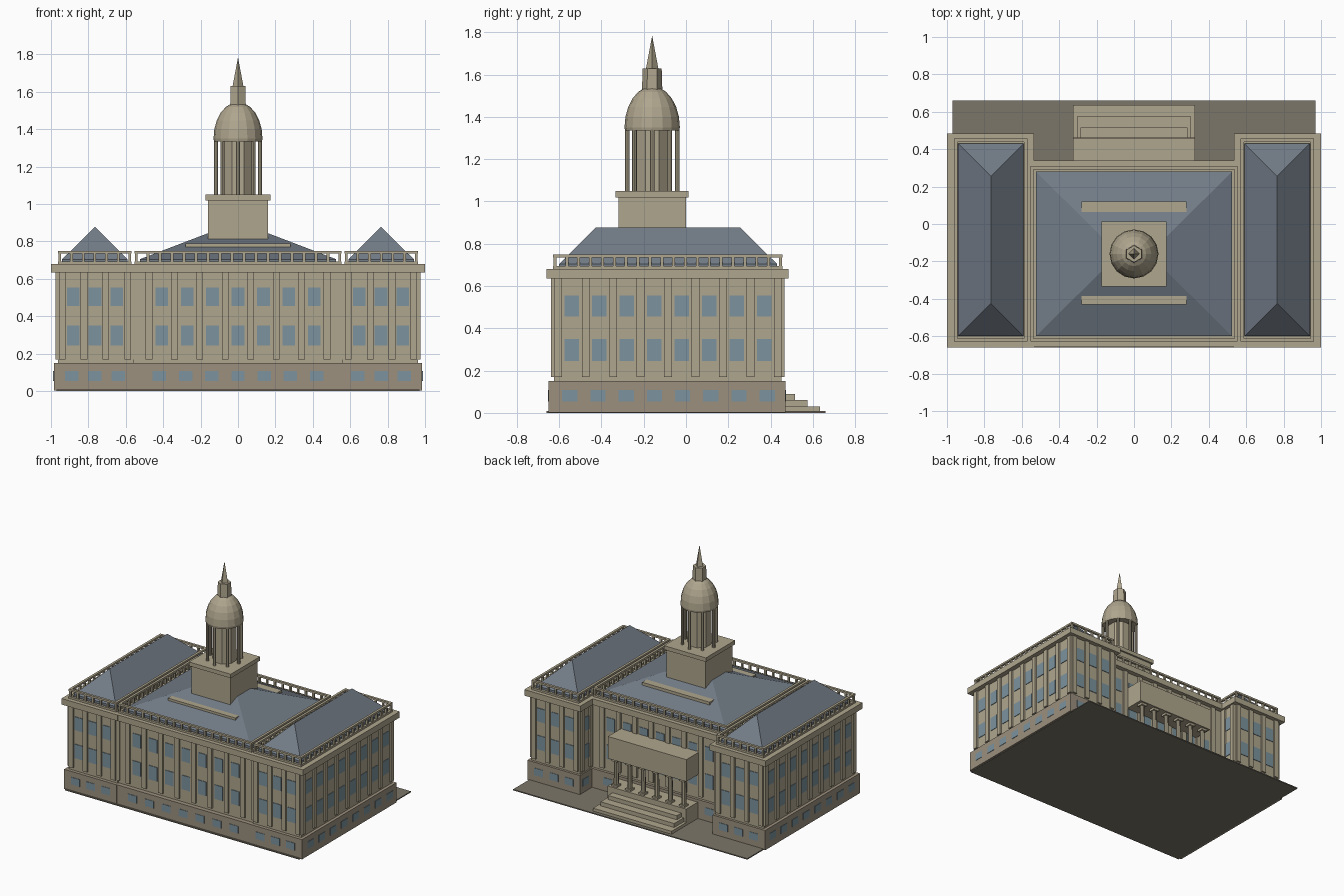
import bpy, bmesh, math
from mathutils import Matrix

if "Cube" in bpy.data.objects:
    bpy.data.objects.remove(bpy.data.objects["Cube"])


def mat(name, r, g, b):
    m = bpy.data.materials.new(name)
    m.diffuse_color = (r, g, b, 1)
    m.use_nodes = True
    m.node_tree.nodes["Principled BSDF"].inputs["Base Color"].default_value = m.diffuse_color
    return m


STONE = mat("stone", .43, .38, .27)
BASE = mat("base_stone", .33, .28, .21)
SLATE = mat("slate", .17, .20, .24)
GLASS = mat("glass", .20, .29, .34)
PAVE = mat("paving", .20, .18, .14)


def finish(name, bm, m):
    bmesh.ops.recalc_face_normals(bm, faces=bm.faces)
    me = bpy.data.meshes.new(name)
    bm.to_mesh(me)
    bm.free()
    me.materials.append(m)
    ob = bpy.data.objects.new(name, me)
    bpy.context.collection.objects.link(ob)
    return ob


def boxes(name, items, m):
    """One object from boxes given as (x0, x1, y0, y1, z0, z1)."""
    bm = bmesh.new()
    for x0, x1, y0, y1, z0, z1 in items:
        mx = (Matrix.Translation(((x0 + x1) / 2, (y0 + y1) / 2, (z0 + z1) / 2))
              @ Matrix.Diagonal((abs(x1 - x0), abs(y1 - y0), z1 - z0, 1)))
        bmesh.ops.create_cube(bm, size=1, matrix=mx)
    return finish(name, bm, m)


def mirrored(items):
    return items + [(-b[1], -b[0]) + tuple(b[2:]) for b in items]


def cones(name, items, m):
    """Prisms or cones given as (x, y, z0, z1, r0, r1, sides, turn)."""
    bm = bmesh.new()
    for x, y, z0, z1, r0, r1, n, turn in items:
        mx = Matrix.Translation((x, y, (z0 + z1) / 2)) @ Matrix.Rotation(turn, 4, 'Z')
        bmesh.ops.create_cone(bm, cap_ends=True, segments=n, radius1=r0, radius2=r1,
                              depth=z1 - z0, matrix=mx)
    return finish(name, bm, m)


def hip_roof(name, x0, x1, y0, y1, z0, z1, ridge):
    """ridge = (xa, ya, xb, yb) end points; built as a hull."""
    xa, ya, xb, yb = ridge
    bm = bmesh.new()
    for x, y, z in [(x, y, z) for x in (x0, x1) for y in (y0, y1) for z in (.675, z0)]:
        bm.verts.new((x, y, z))
    bm.verts.new((xa, ya, z1))
    bm.verts.new((xb, yb, z1))
    bmesh.ops.convex_hull(bm, input=bm.verts[:])
    return finish(name, bm, SLATE)


# ground slab, basement, walls and cornice
boxes("ground_slab", [(-.97, .97, -.66, .66, 0, .008)], PAVE)
boxes("basement", mirrored([(.55, .985, -.65, .47, .002, .15)])
      + [(-.55, .55, -.648, .325, .002, .15)], BASE)
boxes("walls", mirrored([(.56, .962, -.625, .452, .15, .64)])
      + [(-.56, .56, -.615, .305, .15, .64)], STONE)
boxes("cornice", mirrored([(.535, 1, -.66, .485, .635, .68)])
      + [(-.535, .535, -.658, .34, .635, .68)], STONE)

# pilasters and windows, placed facade by facade
pil, win, low = [], [], []
UPPER = ((.245, .35), (.455, .555))


def facade(axis, wall, base, sign, pils, wins, lows):
    def put(out, c, w, pos, t, z0, z1):
        a, b = sorted((pos - sign * .01, pos + sign * t))
        out.append((c - w, c + w, a, b, z0, z1) if axis == 'x' else (a, b, c - w, c + w, z0, z1))
    for c in pils:
        put(pil, c, .018, wall, .013, .17, .637)
    for c in wins:
        for z0, z1 in UPPER:
            put(win, c, .034, wall, .004, z0, z1)
    for c in lows:
        put(low, c, .036, base, .003, .055, .108)


for s in (-1, 1):
    wp = [s * (.59 + .1165 * i) for i in range(4)]
    ww = [s * (.648 + .1165 * i) for i in range(3)]
    wl = [s * (.64 + .125 * i) for i in range(3)]
    facade('x', -.625, -.65, -1, wp, ww, wl)
    facade('x', .452, .47, 1, wp, ww, wl)
    facade('y', s * .962, s * .985, s, [-.605 + .13 * i for i in range(9)],
           [-.54 + .13 * i for i in range(8)], [-.55 + .1335 * i for i in range(8)])
    # inner side of the wings, front returns and rear court
    facade('y', s * .56, s * .55, -s, [-.605, .335, .432], [.384], [.4])
cp = [.136 * (i - 3.5) for i in range(8)]
cw = [.136 * (i - 3) for i in range(7)]
cl = [.14 * (i - 3) for i in range(7)]
facade('x', -.615, -.648, -1, cp, cw, cl)
facade('x', .305, .325, 1, cp, cw, cl)
boxes("pilasters", pil, STONE)
boxes("windows", win, GLASS)
boxes("basement_windows", low, GLASS)

# balustrades around each roof
rails = []


def balustrade(x0, x1, y0, y1):
    t = .009
    for z0, z1 in ((.68, .694), (.736, .75)):
        for y in (y0, y1):
            rails.append((x0 - t, x1 + t, y - t, y + t, z0, z1))
        for x in (x0, x1):
            rails.append((x - t, x + t, y0, y1, z0, z1))
    p = .007
    nx, ny = round((x1 - x0) / .065), round((y1 - y0) / .055)
    pts = [(x0 + (x1 - x0) * i / nx, y) for i in range(nx + 1) for y in (y0, y1)]
    pts += [(x, y0 + (y1 - y0) * i / ny) for i in range(1, ny) for x in (x0, x1)]
    for x, y in pts:
        rails.append((x - p, x + p, y - p, y + p, .69, .74))


balustrade(.578, .953, -.62, .447)
balustrade(-.953, -.578, -.62, .447)
balustrade(-.545, .545, -.62, .3)
boxes("balustrades", rails, STONE)

# hipped roofs and roof ledges
for s, n in ((-1, "left"), (1, "right")):
    hip_roof(n + "_wing_roof", s * .765 - .175, s * .765 + .175, -.6, .43, .705, .878,
             (s * .765, -.425, s * .765, .255))
hip_roof("centre_roof", -.525, .525, -.6, .28, .705, .875, (-.08, -.16, .08, -.16))
boxes("roof_ledges", [(-.28, .28, -.43, -.35, .76, .788), (-.28, .28, .03, .12, .76, .788)], STONE)

# tower: pedestal, drum, columns, dome, lantern, spire
TY = -.16
boxes("tower_pedestal", [(-.16, .16, TY - .16, TY + .16, .7, 1.025),
                         (-.173, .173, TY - .173, TY + .173, 1.02, 1.05)], STONE)
cones("tower_drum", [(0, TY, 1.04, 1.36, .082, .082, 8, math.pi / 8)], STONE)
ring = [(.118 * math.cos(a), TY + .118 * math.sin(a)) for a in
        [math.tau * i / 8 for i in range(8)]]
cones("tower_columns", [(x, y, 1.04, 1.35, .011, .011, 8, 0) for x, y in ring], STONE)
bm = bmesh.new()
N = 16
prof = [(.128, 1.335)] + [(.131 * math.cos(a), 1.35 + .195 * math.sin(a)) for a in
                          [math.pi / 2 * i / 6 for i in range(6)]]
loops = [[bm.verts.new((r * math.cos(math.tau * i / N), TY + r * math.sin(math.tau * i / N), z))
          for i in range(N)] for r, z in prof]
for a, b in zip(loops, loops[1:]):
    for i in range(N):
        bm.faces.new((a[i], a[(i + 1) % N], b[(i + 1) % N], b[i]))
bm.faces.new(loops[0])
bm.faces.new(loops[-1])
finish("dome", bm, STONE)
cones("lantern", [(0, TY, 1.5, 1.63, .049, .045, 6, 0)], STONE)
cones("spire", [(0, TY, 1.625, 1.785, .03, 0, 4, 0)], STONE)

# rear portico: steps, platform, columns, entablature
boxes("portico_steps", [(-.325, .325, .3, .635, .004, .03), (-.305, .305, .3, .575, .02, .06),
                        (-.285, .285, .3, .515, .05, .09), (-.325, .325, .3, .462, .02, .13)], STONE)
xs = [-.28 + .112 * i for i in range(6)]
cones("portico_columns", [(x, .425, .12, .34, .018, .016, 8, 0) for x in xs], STONE)
boxes("column_blocks", [(x - .023, x + .023, .402, .448, z, z + .018)
                        for x in xs for z in (.125, .318)], STONE)
boxes("portico_entablature", [(-.325, .325, .3, .46, .335, .50)], STONE)
